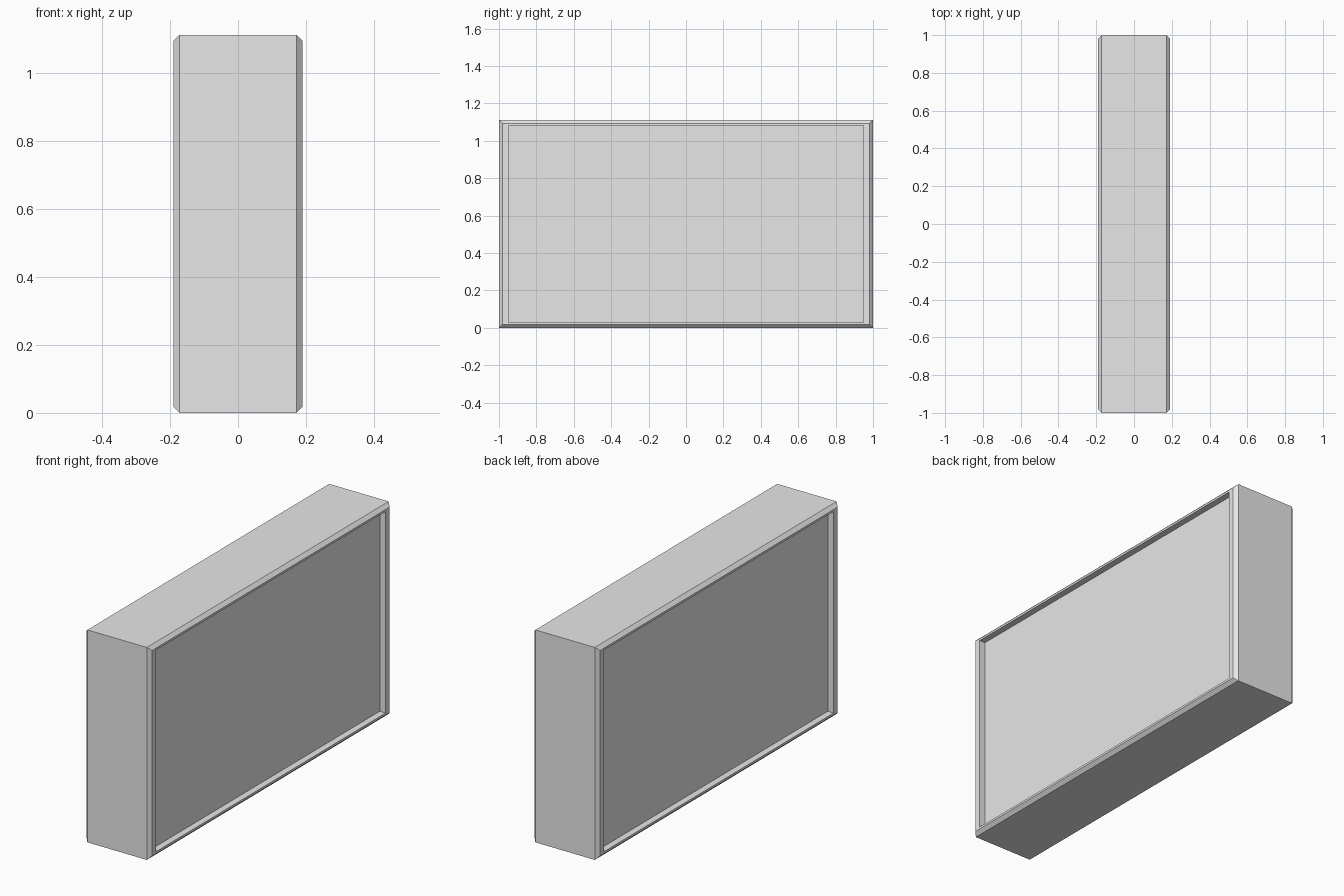
import bpy
import bmesh

cube = bpy.data.objects.get("Cube")
if cube:
    bpy.data.objects.remove(cube, do_unlink=True)

# Single plain grey
grey = bpy.data.materials.new("plain grey")
grey.use_nodes = True
colour = (0.8, 0.8, 0.8, 1)
grey.diffuse_color = colour
grey.node_tree.nodes["Principled BSDF"].inputs["Base Color"].default_value = colour

HEIGHT = 1.112
CHAMFER = 0.018
LIP_Y, LIP_Z = 0.032, 0.011
DEPTH = 0.034

# One side of the profile: x position, margin in y, margin in z
side = [
    (0.172, 0, 0),
    (0.19, CHAMFER, CHAMFER),
    (0.19, CHAMFER + LIP_Y, CHAMFER + LIP_Z),
    (0.19 - DEPTH, CHAMFER + LIP_Y, CHAMFER + LIP_Z),
]
profile = [(-x, my, mz) for x, my, mz in reversed(side)] + side

# Chamfered case with a recessed panel on both broad sides
bm = bmesh.new()
rings = []
for x, my, mz in profile:
    y, low, high = 1 - my, mz, HEIGHT - mz
    rings.append([bm.verts.new((x, *c)) for c in
                  ((-y, low), (y, low), (y, high), (-y, high))])
for a, b in zip(rings, rings[1:]):
    for i in range(4):
        j = (i + 1) % 4
        bm.faces.new((a[i], a[j], b[j], b[i]))
bm.faces.new(rings[0])
bm.faces.new(rings[-1])
bmesh.ops.recalc_face_normals(bm, faces=bm.faces[:])

mesh = bpy.data.meshes.new("panelled_case")
bm.to_mesh(mesh)
bm.free()
mesh.materials.append(grey)
case = bpy.data.objects.new("panelled_case", mesh)
bpy.context.collection.objects.link(case)
